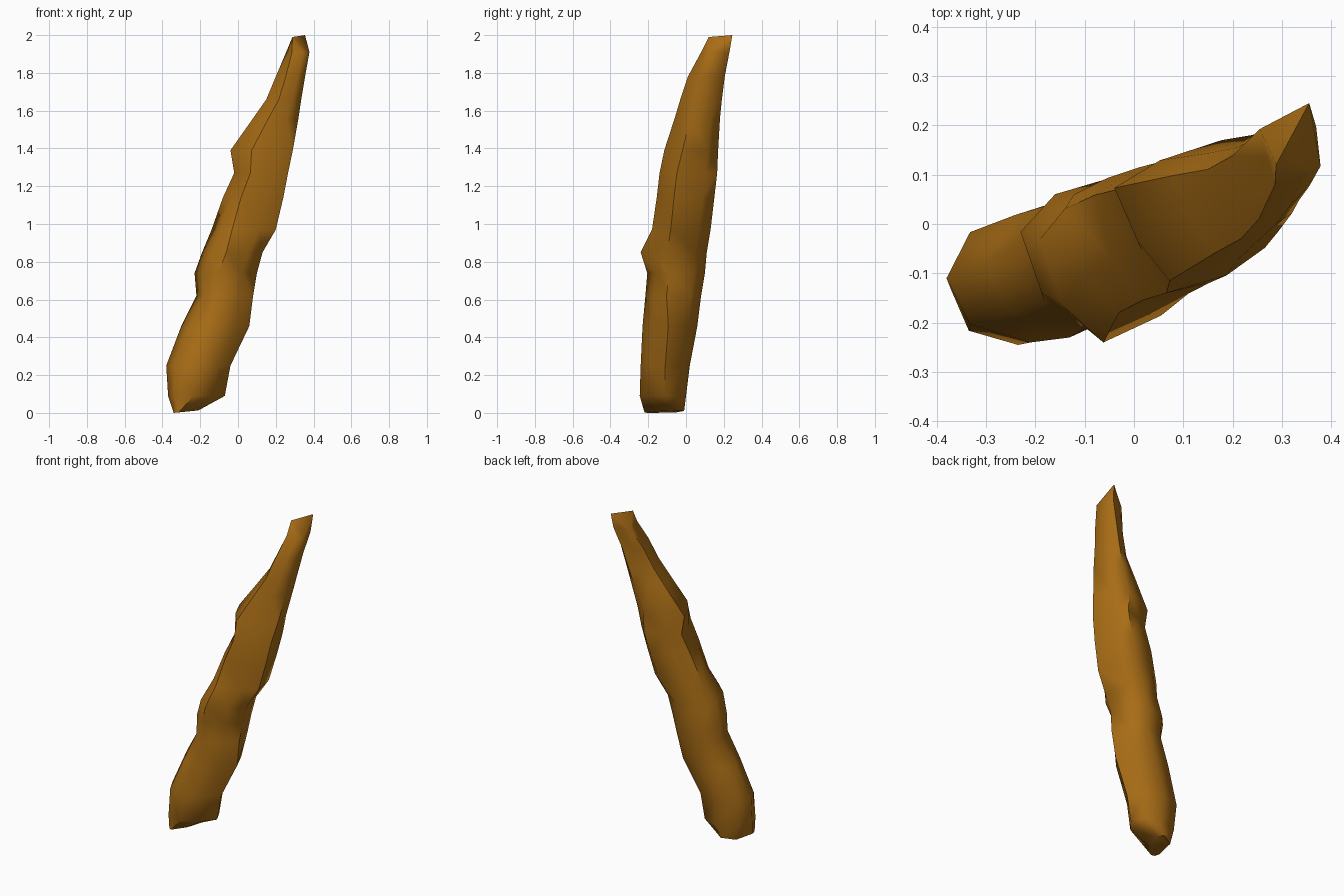
import bpy
import bmesh
import math
from mathutils import Vector

default_cube = bpy.data.objects.get("Cube")
if default_cube:
    bpy.data.objects.remove(default_cube, do_unlink=True)

# Single ochre colour
ochre = bpy.data.materials.new("ochre brown")
ochre.use_nodes = True
ochre_colour = (0.40, 0.155, 0.008, 1)
ochre.diffuse_color = ochre_colour
ochre.node_tree.nodes["Principled BSDF"].inputs["Base Color"].default_value = ochre_colour

# Cross-sections up the leaning shard:
# height, x min, x max, y min, y max, twist, optional diagonal skew
sections = [
    (0.01, -0.34, -0.21, -0.22, -0.01, 0, 0.3),
    (0.09, -0.37, -0.07, -0.245, 0, 0, 0.05),
    (0.25, -0.38, -0.04, -0.24, 0.02, 0),
    (0.46, -0.30, 0.06, -0.23, 0.06, 0.03),
    (0.62, -0.22, 0.08, -0.215, 0.08, 0.12),
    (0.74, -0.23, 0.10, -0.205, 0.10, 0.12),
    (0.85, -0.19, 0.13, -0.24, 0.11, 0.1),
    (0.97, -0.14, 0.20, -0.18, 0.13, 0.18),
    (1.14, -0.08, 0.24, -0.155, 0.15, 0.2),
    (1.27, -0.02, 0.265, -0.14, 0.165, 0.2),
    (1.39, -0.04, 0.29, -0.115, 0.17, 0.16),
    (1.56, 0.08, 0.32, -0.06, 0.18, 0.16),
    (1.66, 0.15, 0.335, -0.03, 0.19, 0.14),
    (1.78, 0.20, 0.355, 0.01, 0.205, 0.16),
    (1.91, 0.255, 0.378, 0.08, 0.23, 0.25),
]


def uneven_octagon(height, x_min, x_max, y_min, y_max, twist, skew=0):
    """Eight-sided ring turned inside its bounds, sharper on the left higher up."""
    def place(u, v):
        return (x_min + u * (x_max - x_min), y_min + v * (y_max - y_min), height)
    extremes = [Vector((0.5 - twist - skew, 0)), Vector((1, 0.5 - twist + skew)),
                Vector((0.5 + twist + skew, 1)), Vector((0, 0.5 + twist - skew))]
    corners = [Vector((1, 0)), Vector((1, 1)), Vector((0, 1)), Vector((0, 0))]
    left_fill = 0.5 - 0.25 * height
    fills = [0.22, 0.42, left_fill, left_fill]
    ring = []
    for i, extreme in enumerate(extremes):
        middle = (extreme + extremes[(i + 1) % len(extremes)]) / 2
        ring.append(place(*extreme))
        ring.append(place(*middle.lerp(corners[i], fills[i])))
    return ring


# Loft the rings into the shard body
bm = bmesh.new()
rings = [[bm.verts.new(point) for point in uneven_octagon(*section)]
         for section in sections]

# Sloping foot: the left side rests lowest
for vert in rings[0]:
    vert.co.z = max(0, 0.1 * (vert.co.x + 0.34))

for lower, upper in zip(rings, rings[1:]):
    for i in range(len(lower)):
        j = (i + 1) % len(lower)
        bm.faces.new((lower[i], lower[j], upper[j], upper[i]))
bm.faces.new(list(reversed(rings[0])))

# Chisel-shaped tip: a narrow edge rising towards the back
front_tip = bm.verts.new((0.288, 0.12, 1.99))
back_tip = bm.verts.new((0.355, 0.245, 2))
top = rings[-1]
caps = [front_tip, front_tip, back_tip, back_tip,
        back_tip, back_tip, front_tip, front_tip]
for i, cap in enumerate(caps):
    j = (i + 1) % len(top)
    bm.faces.new((top[i], top[j], cap))
    if caps[j] is not cap:
        bm.faces.new((top[j], caps[j], cap))

bmesh.ops.recalc_face_normals(bm, faces=bm.faces)
bmesh.ops.triangulate(bm, faces=bm.faces)
mesh = bpy.data.meshes.new("shard_body")
bm.to_mesh(mesh)
bm.free()
mesh.materials.append(ochre)
shard = bpy.data.objects.new("shard_body", mesh)
bpy.context.collection.objects.link(shard)

# Soft shading with hard breaks at the ledges and ends
bpy.context.view_layer.objects.active = shard
shard.select_set(True)
bpy.ops.object.shade_smooth_by_angle(angle=math.radians(60))
